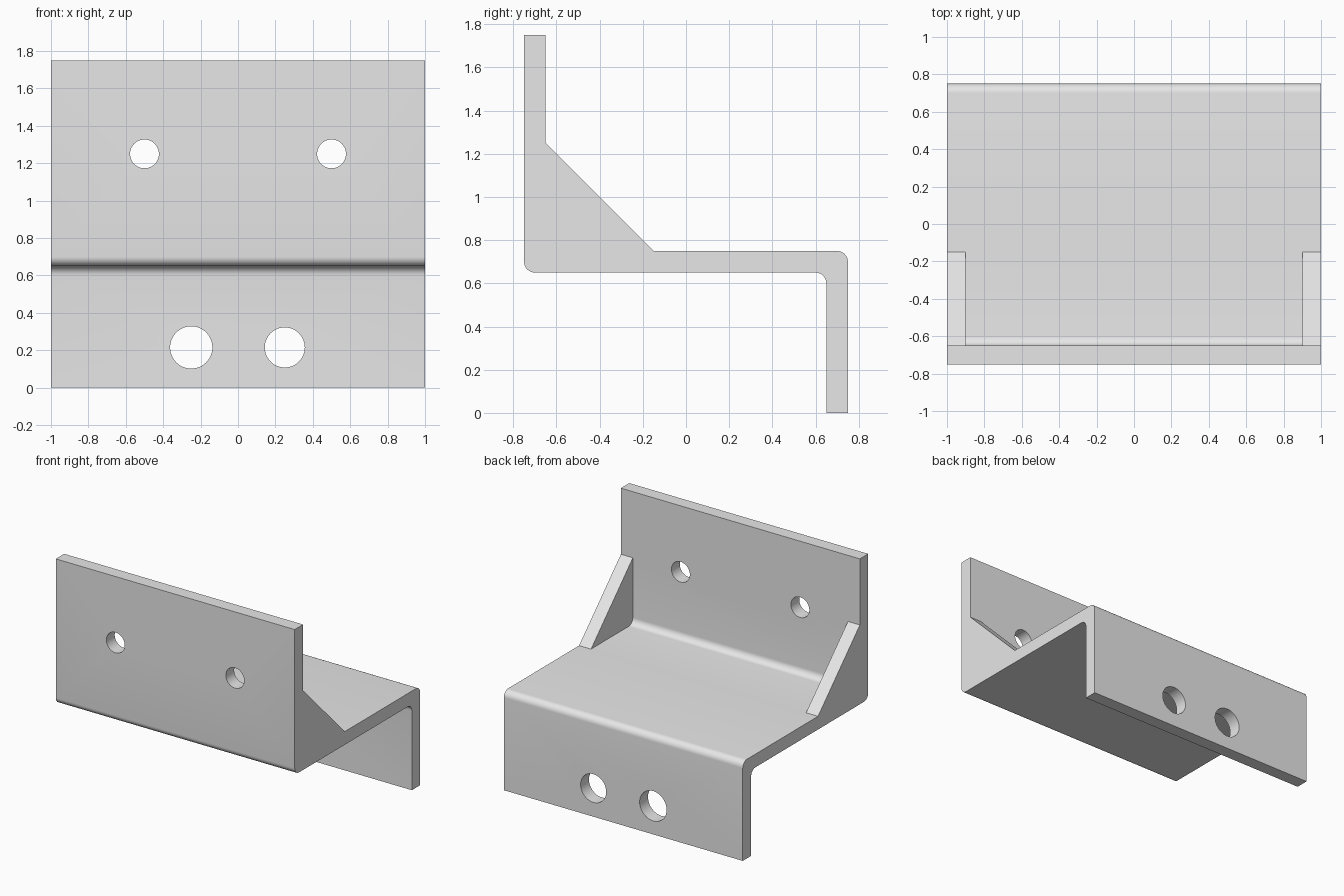
import bpy, math
from mathutils import Vector

cube = bpy.data.objects.get("Cube")
if cube:
    bpy.data.objects.remove(cube)

T, R = 0.1, 0.05          # plate thickness, bend radius

grey = bpy.data.materials.new("light_grey")
grey.use_nodes = True
grey.diffuse_color = (0.8, 0.8, 0.8, 1)
grey.node_tree.nodes["Principled BSDF"].inputs["Base Color"].default_value = (0.8, 0.8, 0.8, 1)


def rounded(points, steps=8):
    """Expand (y, z, radius) corners into a profile with right-angle fillets."""
    out = []
    for i, (y, z, r) in enumerate(points):
        p = Vector((y, z))
        if not r:
            out.append(p)
            continue
        a = (Vector(points[i - 1][:2]) - p).normalized() * r
        b = (Vector(points[(i + 1) % len(points)][:2]) - p).normalized() * r
        for k in range(steps + 1):
            t = math.pi / 2 * k / steps
            out.append(p + a * (1 - math.sin(t)) + b * (1 - math.cos(t)))
    return out


def extrude(name, profile, x0, x1):
    """Sweep a closed (y, z) profile along x."""
    n = len(profile)
    verts = [(x, y, z) for x in (x0, x1) for y, z in profile]
    faces = [tuple(range(n)), tuple(range(2 * n - 1, n - 1, -1))]
    faces += [(i, i + n, (i + 1) % n + n, (i + 1) % n) for i in range(n)]
    mesh = bpy.data.meshes.new(name)
    mesh.from_pydata(verts, [], faces)
    mesh.materials.append(grey)
    obj = bpy.data.objects.new(name, mesh)
    bpy.context.collection.objects.link(obj)
    bpy.context.view_layer.objects.active = obj
    obj.select_set(True)
    bpy.ops.object.mode_set(mode='EDIT')
    bpy.ops.mesh.select_all(action='SELECT')
    bpy.ops.mesh.normals_make_consistent(inside=False)
    bpy.ops.object.mode_set(mode='OBJECT')
    return obj


def combine(target, tool, operation):
    """Apply a boolean and discard the tool."""
    mod = target.modifiers.new(operation, 'BOOLEAN')
    mod.object, mod.operation, mod.solver = tool, operation, 'EXACT'
    bpy.context.view_layer.objects.active = target
    bpy.ops.object.modifier_apply(modifier=mod.name)
    bpy.data.objects.remove(tool)


bpy.ops.object.select_all(action='DESELECT')

# Bent plate: front wall, shelf and rear flange
plate = [(-0.75, 1.75, 0), (-0.75, 0.65, R), (0.65, 0.65, R), (0.65, 0, 0),
         (0.75, 0, 0), (0.75, 0.75, R), (-0.65, 0.75, R), (-0.65, 1.75, 0)]
bracket = extrude("bracket", rounded(plate), -1, 1)

# Triangular end gussets, sunk into the wall and shelf
gusset = [(-0.65, 1.25), (-0.15, 0.75), (-0.2, 0.7), (-0.7, 0.7), (-0.7, 1.2)]
for side in (-1, 1):
    combine(bracket, extrude("gusset", gusset, side * (1 - T), side), 'UNION')

# Bolt holes: x, y, z, radius
for x, y, z, r in [(-0.5, -0.7, 1.25, 0.077), (0.5, -0.7, 1.25, 0.077),
                   (-0.25, 0.7, 0.215, 0.113), (0.25, 0.7, 0.215, 0.107)]:
    bpy.ops.mesh.primitive_cylinder_add(vertices=48, radius=r, depth=0.3,
                                        location=(x, y, z), rotation=(math.pi / 2, 0, 0))
    cutter = bpy.context.object
    cutter.hide_render = True
    cutter.data.materials.append(grey)
    combine(bracket, cutter, 'DIFFERENCE')

# Smooth the bends and bores, keep the edges crisp
bpy.ops.object.select_all(action='DESELECT')
bracket.select_set(True)
bpy.context.view_layer.objects.active = bracket
bpy.ops.object.shade_smooth_by_angle(angle=math.radians(30))
